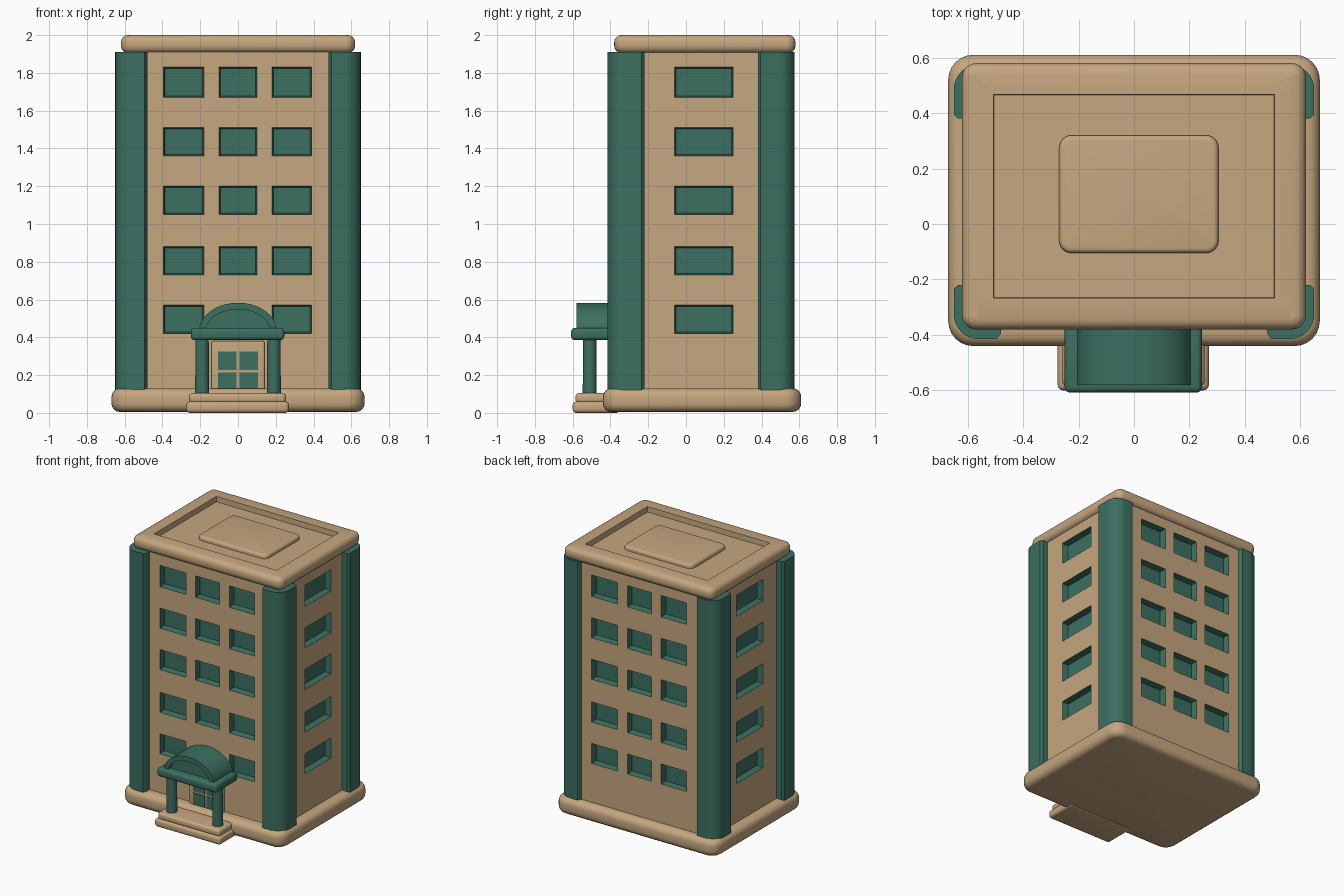
import bpy, bmesh, math
from mathutils import Vector

if "Cube" in bpy.data.objects:
    bpy.data.objects.remove(bpy.data.objects["Cube"])


def material(name, rgb):
    m = bpy.data.materials.new(name)
    m.diffuse_color = (*rgb, 1)
    m.use_nodes = True
    m.node_tree.nodes["Principled BSDF"].inputs["Base Color"].default_value = m.diffuse_color
    return m


BEIGE = material("beige stone", (0.56, 0.385, 0.215))
GREEN = material("dark green", (0.045, 0.16, 0.12))


def finish(bm, name, *mats, angle=40):
    me = bpy.data.meshes.new(name)
    bm.to_mesh(me)
    bm.free()
    ob = bpy.data.objects.new(name, me)
    bpy.context.collection.objects.link(ob)
    for m in mats:
        me.materials.append(m)
    bpy.ops.object.select_all(action='DESELECT')
    ob.select_set(True)
    bpy.context.view_layer.objects.active = ob
    bpy.ops.object.shade_smooth_by_angle(angle=math.radians(angle))
    return ob


def box_bm(x0, x1, y0, y1, z0, z1):
    bm = bmesh.new()
    bmesh.ops.create_cube(bm, size=1)
    for v in bm.verts:
        v.co = ((x0 + x1) / 2 + v.co.x * (x1 - x0),
                (y0 + y1) / 2 + v.co.y * (y1 - y0),
                (z0 + z1) / 2 + v.co.z * (z1 - z0))
    return bm


def bevel(bm, edges, r, seg=4):
    bmesh.ops.bevel(bm, geom=list(edges), offset=r, segments=seg,
                    profile=0.5, affect='EDGES', clamp_overlap=True)


def upright(bm):
    return [e for e in bm.edges
            if abs(e.verts[0].co.z - e.verts[1].co.z) > 0.01
            and (e.verts[0].co.xy - e.verts[1].co.xy).length < 1e-4]


def box(name, mat, dims, r=0.0, corner=0.0):
    bm = box_bm(*dims)
    if corner:
        bevel(bm, upright(bm), corner, 6)
        bevel(bm, [e for e in bm.edges if abs(e.verts[0].co.z - e.verts[1].co.z) < 1e-4], r)
    elif r:
        bevel(bm, bm.edges, r)
    return finish(bm, name, mat)


def prism(name, mat, pts, direction):
    """Extrude a closed outline of 3D points along a direction."""
    bm = bmesh.new()
    f = bm.faces.new([bm.verts.new(p) for p in pts])
    new = bmesh.ops.extrude_face_region(bm, geom=[f])["geom"]
    bmesh.ops.translate(bm, vec=direction, verts=[v for v in new if isinstance(v, bmesh.types.BMVert)])
    bmesh.ops.recalc_face_normals(bm, faces=bm.faces[:])
    return finish(bm, name, mat)


# Walls: each is a grid whose window cells sink inwards
ROWS = [(0.42, 0.57), (0.73, 0.88), (1.05, 1.20), (1.36, 1.51), (1.67, 1.83)]
THREE = [(-0.395, -0.18), (-0.10, 0.10), (0.18, 0.39)]
ONE = [(-0.155, 0.155)]
HX, HY, CY, DEPTH = 0.595, 0.455, 0.095, 0.045


def wall(bm, n, dist, half, cols, skip=()):
    n = Vector(n)
    right = Vector((0, 0, 1)).cross(n)
    us = [-half] + [u for c in cols for u in c] + [half]
    zs = [0.08] + [z for r in ROWS for z in r] + [1.95]

    def p(u, z, d=0):
        q = n * (dist - d) + right * u
        return bm.verts.new((q.x, q.y + CY, z))

    for i in range(len(us) - 1):
        for j in range(len(zs) - 1):
            c = [(us[i], zs[j]), (us[i + 1], zs[j]), (us[i + 1], zs[j + 1]), (us[i], zs[j + 1])]
            if i % 2 and j % 2 and (i, j) not in skip:
                mu = (us[i] + us[i + 1]) / 2
                mz = (zs[j] + zs[j + 1]) / 2
                inner = [(u + math.copysign(0.008, mu - u), z + math.copysign(0.008, mz - z)) for u, z in c]
                bm.faces.new([p(u, z, DEPTH) for u, z in inner]).material_index = 1
                for k in range(4):
                    m = (k + 1) % 4
                    bm.faces.new([p(*c[k]), p(*c[m]), p(*inner[m], DEPTH),
                                  p(*inner[k], DEPTH)]).material_index = 1
            else:
                bm.faces.new([p(u, z) for u, z in c])


bm = bmesh.new()
wall(bm, (0, -1, 0), HY, HX, THREE, skip={(3, 1)})
wall(bm, (0, 1, 0), HY, HX, THREE)
wall(bm, (1, 0, 0), HX, HY, ONE)
wall(bm, (-1, 0, 0), HX, HY, ONE)
bmesh.ops.remove_doubles(bm, verts=bm.verts[:], dist=1e-4)
finish(bm, "walls_with_windows", BEIGE, GREEN, angle=20)

# Plinth and entrance steps
box("plinth", BEIGE, (-0.67, 0.67, -0.44, 0.61, 0.005, 0.13), 0.045, 0.09)
box("lower_step", BEIGE, (-0.275, 0.27, -0.6, -0.35, 0, 0.06), 0.02)
box("upper_step", BEIGE, (-0.26, 0.255, -0.585, -0.35, 0.05, 0.105), 0.02)

# Roof slab with sunken tray, and raised block in it
bm = box_bm(-0.62, 0.62, -0.38, 0.58, 1.905, 2.0)
bevel(bm, upright(bm), 0.05, 5)
bevel(bm, [e for e in bm.edges if abs(e.verts[0].co.z - e.verts[1].co.z) < 1e-4], 0.038)
top = max(bm.faces, key=lambda f: (round(f.calc_center_median().z, 4), f.calc_area()))
bmesh.ops.inset_region(bm, faces=[top], thickness=0.075)
bmesh.ops.inset_region(bm, faces=[top], thickness=0.015, depth=-0.04)
finish(bm, "roof_slab", BEIGE)
box("roof_block", BEIGE, (-0.27, 0.305, -0.105, 0.32, 1.93, 1.99), 0.018, 0.045)

# Rounded corner piers
for sx, xn in ((-1, "left"), (1, "right")):
    for sy, yo, yi, yn in ((-1, -0.415, -0.22, "front"), (1, 0.575, 0.38, "back")):
        pts = [(0.48, yi), (0.48, yo - sy * 0.02), (0.495, yo)]
        for k in range(9):
            a = math.pi / 2 * (1 - k / 8)
            pts.append((0.56 + 0.09 * math.cos(a), yo - sy * 0.09 + sy * 0.09 * math.sin(a)))
        pts += [(0.65, yi + sy * 0.015), (0.635, yi)]
        prism(f"{yn}_{xn}_pier", GREEN, [(sx * x, y, 0.12) for x, y in pts], (0, 0, 1.79))

# Door surround and door panes
box("door_surround", BEIGE, (-0.14, 0.14, -0.378, -0.34, 0.1, 0.38), 0.008)
for x0, x1 in ((-0.105, -0.008), (0.008, 0.105)):
    for z0, z1 in ((0.108, 0.215), (0.228, 0.325)):
        box("door_pane", GREEN, (x0, x1, -0.384, -0.376, z0, z1))

# Porch columns
for sx, n in ((-1, "left"), (1, "right")):
    bm = bmesh.new()
    bmesh.ops.create_cone(bm, cap_ends=True, segments=20, radius1=0.037, radius2=0.035, depth=0.3)
    bmesh.ops.translate(bm, vec=(sx * 0.19, -0.51, 0.245), verts=bm.verts[:])
    finish(bm, f"{n}_porch_column", GREEN)

# Canopy slab, arched vault and its recessed front panel
box("canopy_slab", GREEN, (-0.25, 0.245, -0.608, -0.35, 0.385, 0.45), 0.02)


def arc(rx, rz, y, n=20):
    return [(rx * math.cos(math.pi * k / n), y, 0.435 + rz * math.sin(math.pi * k / n)) for k in range(n + 1)]


prism("canopy_vault", GREEN, arc(0.205, 0.148, -0.58) + arc(0.17, 0.113, -0.58)[::-1], (0, 0.23, 0))
prism("canopy_front_panel", GREEN, arc(0.18, 0.123, -0.555), (0, 0.2, 0))
